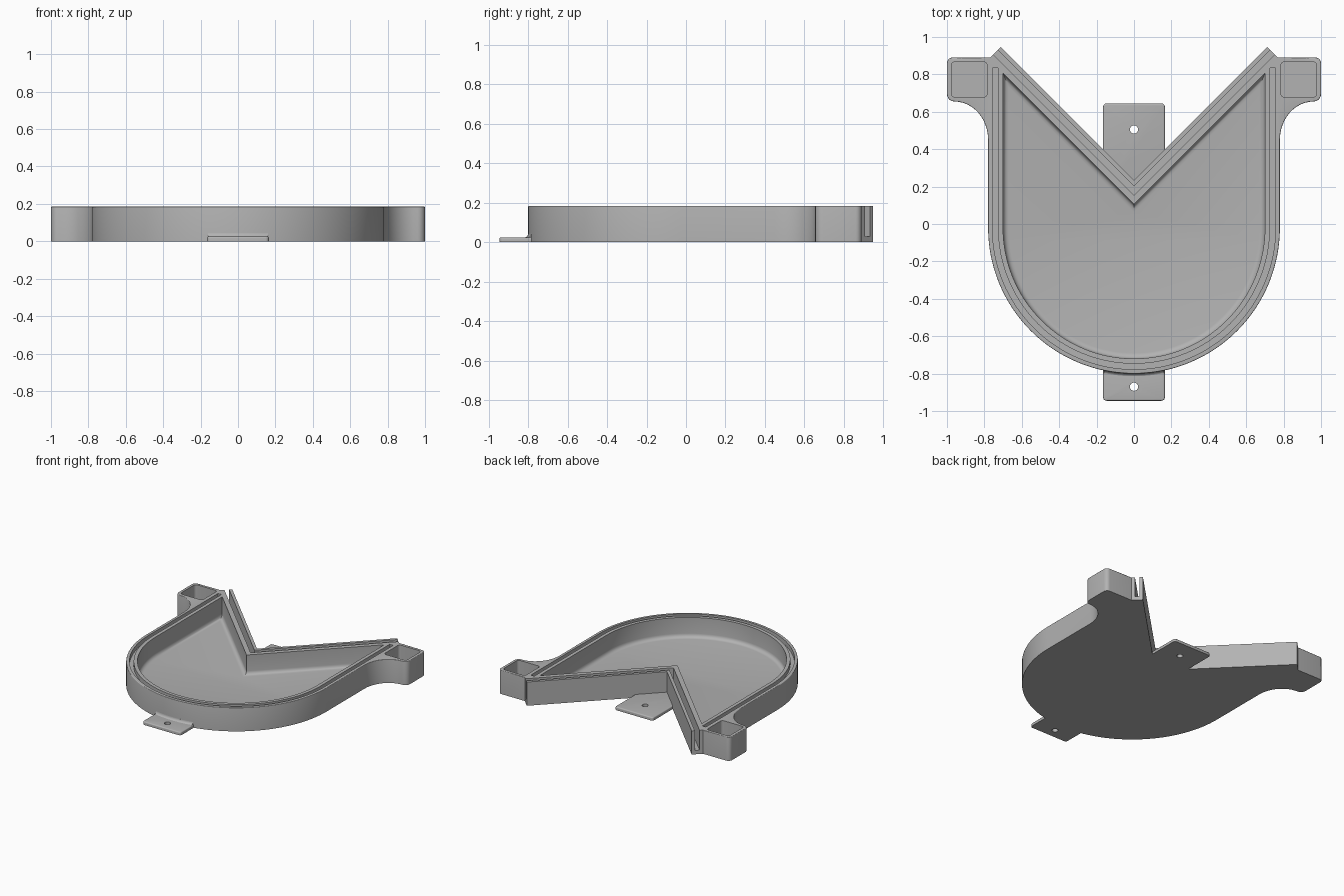
import bpy, bmesh, math

if "Cube" in bpy.data.objects:
    bpy.data.objects.remove(bpy.data.objects["Cube"])

HEIGHT = 0.185
FLOOR = 0.03
ARC_Y = -0.02          # centre of the round end

grey = bpy.data.materials.new("plain grey")
grey.diffuse_color = (0.45, 0.45, 0.45, 1)
grey.use_nodes = True
grey.node_tree.nodes["Principled BSDF"].inputs["Base Color"].default_value = grey.diffuse_color


def arc(cx, cy, rx, a0, a1, n, ry=None):
    """Points along an arc, angles in degrees."""
    ry = rx if ry is None else ry
    return [(cx + rx * math.cos(math.radians(a0 + (a1 - a0) * i / n)),
             cy + ry * math.sin(math.radians(a0 + (a1 - a0) * i / n))) for i in range(n + 1)]


def mirrored(half):
    """Close a right-hand half outline with its mirror image."""
    return half + [(-x, y) for x, y in reversed(half) if abs(x) > 1e-5]


def rounded_rect(x0, x1, y0, y1, r):
    return (arc(x1 - r, y0 + r, r, -90, 0, 5) + arc(x1 - r, y1 - r, r, 0, 90, 5)
            + arc(x0 + r, y1 - r, r, 90, 180, 5) + arc(x0 + r, y0 + r, r, 180, 270, 5))


def prism(name, pts, z0, z1, bevel=0, at=None, keep=lambda p: True):
    """Extrude an outline; optionally round its edges lying at height `at`."""
    bm = bmesh.new()
    face = bm.faces.new([bm.verts.new((x, y, z0)) for x, y in pts])
    new = bmesh.ops.extrude_face_region(bm, geom=[face])["geom"]
    for v in new:
        if isinstance(v, bmesh.types.BMVert):
            v.co.z = z1
    bmesh.ops.recalc_face_normals(bm, faces=bm.faces)
    if bevel:
        edges = [e for e in bm.edges
                 if all(abs(v.co.z - at) < 1e-5 and keep(v.co) for v in e.verts)]
        bmesh.ops.bevel(bm, geom=edges, offset=bevel, segments=4, profile=0.5,
                        affect='EDGES', clamp_overlap=True)
    mesh = bpy.data.meshes.new(name)
    bm.to_mesh(mesh)
    bm.free()
    mesh.materials.append(grey)
    obj = bpy.data.objects.new(name, mesh)
    bpy.context.collection.objects.link(obj)
    return obj


def cut(obj, cutter):
    """Subtract a cutter and remove it."""
    mod = obj.modifiers.new("cut", 'BOOLEAN')
    mod.operation, mod.solver, mod.object = 'DIFFERENCE', 'EXACT', cutter
    bpy.context.view_layer.objects.active = obj
    bpy.ops.object.modifier_apply(modifier=mod.name)
    bpy.data.objects.remove(cutter)


# Tray body: round front, flared ears and a V-shaped back
outline = mirrored(
    arc(0, ARC_Y, 0.78, -90, 0, 32)
    + arc(0.96, 0.45, 0.18, 180, 90, 12, 0.205)
    + arc(0.96, 0.695, 0.04, -90, 0, 5)[1:]
    + arc(0.97, 0.86, 0.03, 0, 90, 5)
    + [(0.77, 0.89), (0.765, 0.895), (0.7125, 0.9475), (0, 0.235)])
tray = prism("tray", outline, 0, HEIGHT, 0.018, HEIGHT,
             lambda p: p.y < 0.2 and abs(p.x) > 0.01 or p.y < 0.891 and abs(p.x) > 0.7
             or p.y < -0.5)

# Main basin with a rounded floor edge
basin = mirrored(arc(0, ARC_Y, 0.70, -90, 0, 32) + [(0.70, 0.805), (0, 0.105)])
cut(tray, prism("basin_cutter", basin, FLOOR, 0.3, 0.03, FLOOR))

# Seal groove in the U-shaped rim
groove_outer = mirrored([(0.757, 0.835)] + arc(0, ARC_Y, 0.757, 0, -90, 32))
groove_inner = mirrored([(0.727, 0.835)] + arc(0, ARC_Y, 0.727, 0, -90, 32))
cut(tray, prism("groove_cutter", groove_outer + groove_inner[::-1], HEIGHT - 0.035, 0.3))

# Open-ended slot along the V wall
slot = [(0, 0.155), (0.85, 1.005), (0.85, 1.053), (0, 0.203), (-0.85, 1.053), (-0.85, 1.005)]
cut(tray, prism("slot_cutter", slot, FLOOR, 0.3))

# Square pocket in each ear
for side in (1, -1):
    x0, x1 = sorted((side * 0.785, side * 0.977))
    cut(tray, prism("ear_cutter", rounded_rect(x0, x1, 0.678, 0.867, 0.02), FLOOR, 0.3))

# Screw tabs at front and back, each with a hole
tabs = []
for name, y0, y1, hole in (("front_tab", -0.945, -0.74, -0.87), ("back_tab", 0.16, 0.645, 0.505)):
    tab = prism(name, rounded_rect(-0.165, 0.165, y0, y1, 0.018), 0, 0.025, 0.008, 0.025)
    cut(tab, prism("hole_cutter", arc(0, hole, 0.022, 0, 345, 23), -0.1, 0.1))
    tabs.append(tab)

# Concave fillet between the front tab and the round wall
bm = bmesh.new()
rows = []
for i in range(13):
    x = -0.16 + 0.32 * i / 12
    wall = ARC_Y - math.sqrt(0.78 ** 2 - x * x)
    prof = [(wall - 0.02 + 0.02 * math.cos(math.radians(a)), 0.044 + 0.02 * math.sin(math.radians(a)))
            for a in range(-90, 1, 18)]
    prof += [(wall + 0.01, 0.044), (wall + 0.01, 0.02), (wall - 0.02, 0.02)]
    rows.append([bm.verts.new((x, y, z)) for y, z in prof])
for a, b in zip(rows, rows[1:]):
    for k in range(len(a)):
        j = (k + 1) % len(a)
        bm.faces.new((a[k], a[j], b[j], b[k]))
bm.faces.new(rows[0])
bm.faces.new(rows[-1])
bmesh.ops.recalc_face_normals(bm, faces=bm.faces)
mesh = bpy.data.meshes.new("tab_fillet")
bm.to_mesh(mesh)
bm.free()
mesh.materials.append(grey)
fillet = bpy.data.objects.new("tab_fillet", mesh)
bpy.context.collection.objects.link(fillet)

# Smooth curved surfaces, keep hard edges
for obj in [tray, fillet] + tabs:
    bpy.ops.object.select_all(action='DESELECT')
    obj.select_set(True)
    bpy.context.view_layer.objects.active = obj
    bpy.ops.object.shade_smooth_by_angle(angle=math.radians(30))
